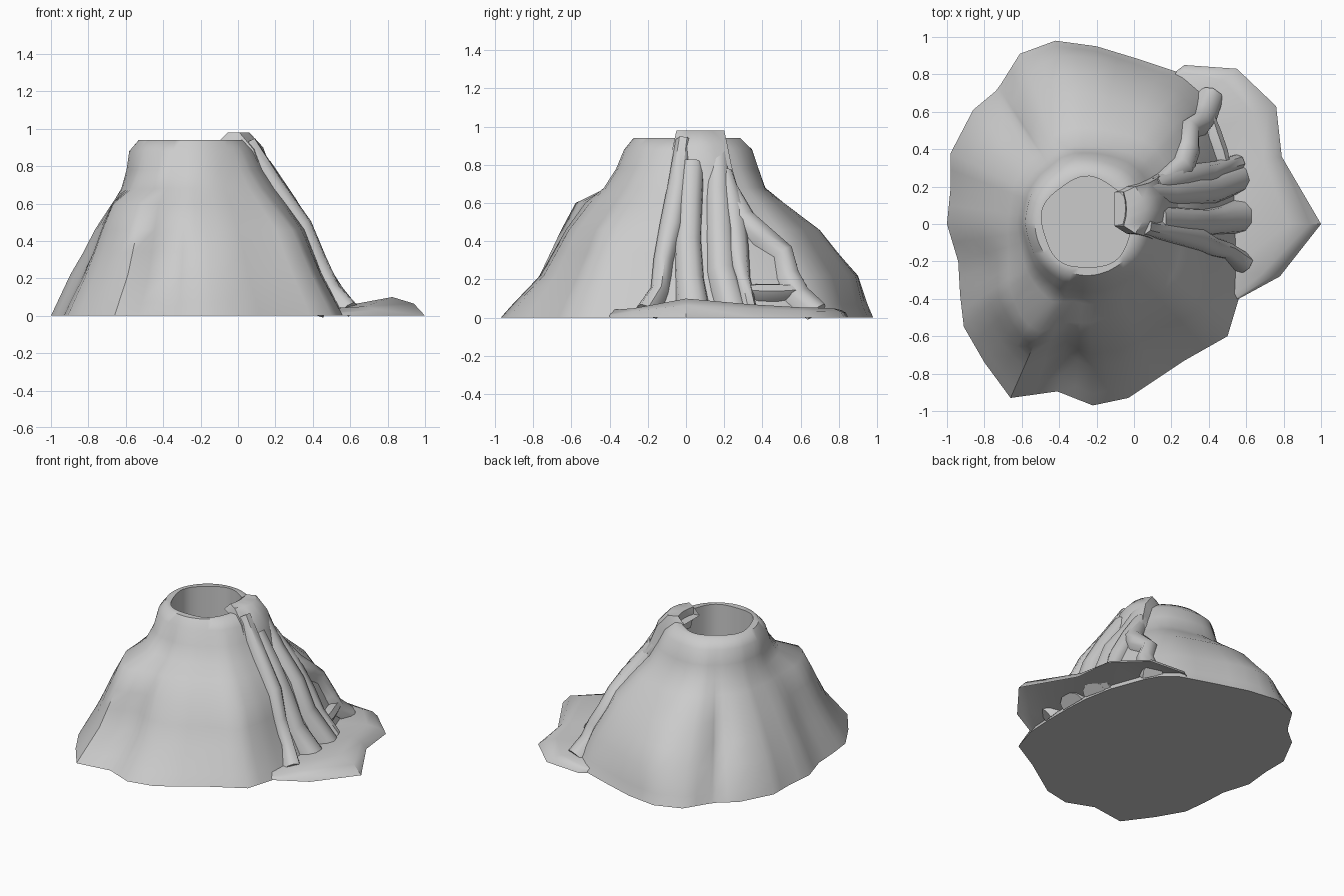
import bpy, math
from mathutils import Vector

if "Cube" in bpy.data.objects:
    bpy.data.objects.remove(bpy.data.objects["Cube"])

CX, CY = -0.25, 0.005          # crater axis
RIM = 0.28

# footprint of the mountain, counter-clockwise
BASE = [(.57, 0), (.56, .17), (.52, .38), (.43, .62), (.38, .71), (.27, .80), (.03, .88),
        (-.2, .95), (-.42, .98), (-.61, .91), (-.71, .75), (-.74, .71), (-.86, .61), (-.98, .38),
        (-.98, .2), (-1, 0), (-.94, -.2), (-.93, -.38), (-.91, -.55), (-.8, -.74), (-.66, -.93),
        (-.41, -.895), (-.22, -.97), (-.03, -.93), (.27, -.73), (.5, -.6), (.56, -.4), (.57, -.2)]
# slope profiles: share of the base spread left at each level, by direction
LEVELS = [0, .07, .22, .34, .46, .6, .68, .78, .88, .94]
SLOPES = [(0, [1, .92, .77, .69, .61, .44, .33, .21, .11, 0]),
          (90, [1, .96, .91, .76, .62, .34, .19, .14, .09, 0]),
          (135, [1, .95, .80, .64, .48, .30, .2, .14, .1, 0]),
          (180, [1, .93, .78, .63, .50, .30, .2, .14, .11, 0]),
          (238, [1, .93, .78, .70, .62, .52, .25, .14, .08, 0]),
          (275, [1, .91, .70, .60, .50, .35, .22, .13, .07, 0]),
          (315, [1, .94, .80, .70, .60, .38, .26, .15, .08, 0]),
          (360, [1, .92, .77, .69, .61, .44, .33, .21, .11, 0])]
# gullies and ridges: direction, angular width, height, vertical reach, depth
GULLIES = [(259, 7, .25, .25, -.05), (127, 6, .33, .2, -.05), (112, 5, .3, .2, -.02),
           (308, 6, .35, .15, -.02), (205, 8, .35, .2, -.02)]


def lerp_table(x, xs, ys):
    for i in range(len(xs) - 1):
        if x <= xs[i + 1]:
            t = (x - xs[i]) / (xs[i + 1] - xs[i])
            return ys[i] + (ys[i + 1] - ys[i]) * t
    return ys[-1]


# footprint with edge midpoints, in polar form
outline = []
for (x0, y0), (x1, y1) in zip(BASE, BASE[1:] + BASE[:1]):
    outline += [(x0, y0), ((x0 + x1) / 2, (y0 + y1) / 2)]
polar = sorted((math.degrees(math.atan2(y - CY, x - CX)) % 360,
                math.hypot(x - CX, y - CY)) for x, y in outline)
polar_loop = [(polar[-1][0] - 360, polar[-1][1])] + polar + [(polar[0][0] + 360, polar[0][1])]


def radius(deg, z):
    deg %= 360
    base = lerp_table(deg, [p[0] for p in polar_loop], [p[1] for p in polar_loop])
    f = lerp_table(deg, [s[0] for s in SLOPES],
                   [lerp_table(z, LEVELS, s[1]) for s in SLOPES])
    cut = 0
    if 0 < z < .88:
        for a, w, zc, zw, d in GULLIES:
            cut += d * math.exp(-((deg - a) / w) ** 2 - ((z - zc) / zw) ** 2)
    return RIM + (base - RIM) * f + cut


def on_axis(deg, r, z):
    a = math.radians(deg)
    return Vector((CX + r * math.cos(a), CY + r * math.sin(a), z))


def on_slope(y, z, lift=0):
    """Point on the right-hand slope at the given y and z."""
    deg = 0
    for _ in range(20):
        s = max(-.98, min(.98, (y - CY) / radius(deg, z)))
        deg = math.degrees(math.asin(s))
    return on_axis(deg, radius(deg, z) + lift, z)


def make(name, verts, faces, angle=40):
    me = bpy.data.meshes.new(name)
    me.from_pydata([tuple(v) for v in verts], [], faces)
    me.update()
    ob = bpy.data.objects.new(name, me)
    bpy.context.collection.objects.link(ob)
    bpy.ops.object.select_all(action='DESELECT')
    bpy.context.view_layer.objects.active = ob
    ob.select_set(True)
    bpy.ops.object.mode_set(mode='EDIT')
    bpy.ops.mesh.select_all(action='SELECT')
    bpy.ops.mesh.normals_make_consistent(inside=False)
    bpy.ops.object.mode_set(mode='OBJECT')
    bpy.ops.object.shade_smooth_by_angle(angle=math.radians(angle))
    return ob


def loft(name, rings, angle=40):
    n = len(rings[0])
    verts = [v for r in rings for v in r]
    faces = [(k * n + i, k * n + (i + 1) % n, (k + 1) * n + (i + 1) % n, (k + 1) * n + i)
             for k in range(len(rings) - 1) for i in range(n)]
    faces += [tuple(range(n))[::-1], tuple(range((len(rings) - 1) * n, len(rings) * n))]
    return make(name, verts, faces, angle)


# mountain: slopes, rim, crater wall and floor in one skin
angles = [p[0] for p in polar]
rings = [[on_axis(a, radius(a, z), z) for a in angles] for z in LEVELS]
for z in (.94, .55):
    rings.append([on_axis(a, .243 + .008 * math.sin(math.radians(a * 5)), z) for a in angles])
loft("mountain", rings, 50)


def lava_strand(name, path):
    """Flattened tube along (point, half width, thickness)."""
    rings = []
    for i, (p, w, h) in enumerate(path):
        tan = (path[min(i + 1, len(path) - 1)][0] - path[max(i - 1, 0)][0]).normalized()
        out = Vector((p.x - CX, p.y - CY, .5)).normalized()
        side = out.cross(tan).normalized()
        nrm = tan.cross(side).normalized()
        rings.append([p + side * (w * u) + nrm * (h * v) for u, v in
                      [(-1, -.6), (-.85, .4), (-.4, 1), (.4, 1), (.85, .4), (1, -.6)]])
    loft(name, rings, angle=50)


# lava sheet pouring over the rim: (x, z, y from, y to) per row
SHEET = [(-.03, .84, .01, .17), (-.045, .93, .0, .17), (-.04, .98, -.01, .17),
         (.06, .98, -.05, .2), (.135, .9, -.07, .22), (.17, .8, -.09, .24),
         (.205, .69, -.1, .27), (.24, .62, -.09, .26)]
top, under = [], []
for i, (x, z, y0, y1) in enumerate(SHEET):
    row = [Vector((x - .6 * (t - .5) ** 2 * (.1 if i < 3 else .35), y0 + (y1 - y0) * t,
                   z - (0 if i in (2, 3) else .02 * abs(t - .5)))) for t in (0, .25, .5, .75, 1)]
    back = Vector((.05, 0, 0)) if i < 2 else Vector((-.05, 0, -.05))
    top.append(row + [row[-1] + back, row[0] + back])
loft("lava_spout", top, 50)

# lava strands running down the right slope: (y, z, half width)
STRANDS = [
    [(-.01, .92, .05), (-.04, .7, .06), (-.08, .48, .065), (-.12, .3, .055), (-.14, .14, .05),
     (-.2, .03, .06)],
    [(.03, .8, .07), (.02, .6, .07), (.01, .4, .075), (.02, .2, .08), (.04, .03, .09)],
    [(.165, .85, .06), (.17, .65, .07), (.18, .45, .075), (.19, .25, .08), (.24, .03, .08)],
    [(.2, .75, .05), (.25, .55, .07), (.27, .35, .065), (.29, .2, .05), (.31, .04, .05)],
    [(.22, .68, .05), (.3, .52, .075), (.40, .43, .075), (.51, .34, .06), (.54, .22, .065),
     (.59, .12, .08), (.66, .03, .07)],
    [(.28, .13, .03), (.38, .13, .05), (.48, .13, .05), (.58, .13, .03)]]
for i, strand in enumerate(STRANDS):
    last = len(strand) - 1
    lava_strand(f"lava_strand_{i + 1}",
                [(on_slope(y, z, .04 if k == last and i < 5 else 0), w, .05)
                 for k, (y, z, w) in enumerate(strand)])

# lava pool at the foot: open sheet from the slope to the ground
EDGE = [(.5, -.4, .56, -.4), (.5, -.25, .78, -.28), (.5, 0, 1, 0), (.5, .3, .79, .36),
        (.42, .5, .76, .63), (.33, .66, .55, .83), (.25, .74, .27, .85), (.2, .76, .23, .82)]
PEAK = [.02, .05, .1, .07, .055, .05, .04, .03]
pool = []
for (xi, yi, xo, yo), h in zip(EDGE, PEAK):
    for t, z in [(0, .04), (.65, h), (.88, h * .65), (1, 0)]:
        pool.append(Vector((xi + (xo - xi) * t, yi + (yo - yi) * t, z)))
faces = [(4 * k + j, 4 * k + j + 1, 4 * k + j + 5, 4 * k + j + 4)
         for k in range(len(EDGE) - 1) for j in range(3)]
make("lava_pool", pool, faces)
